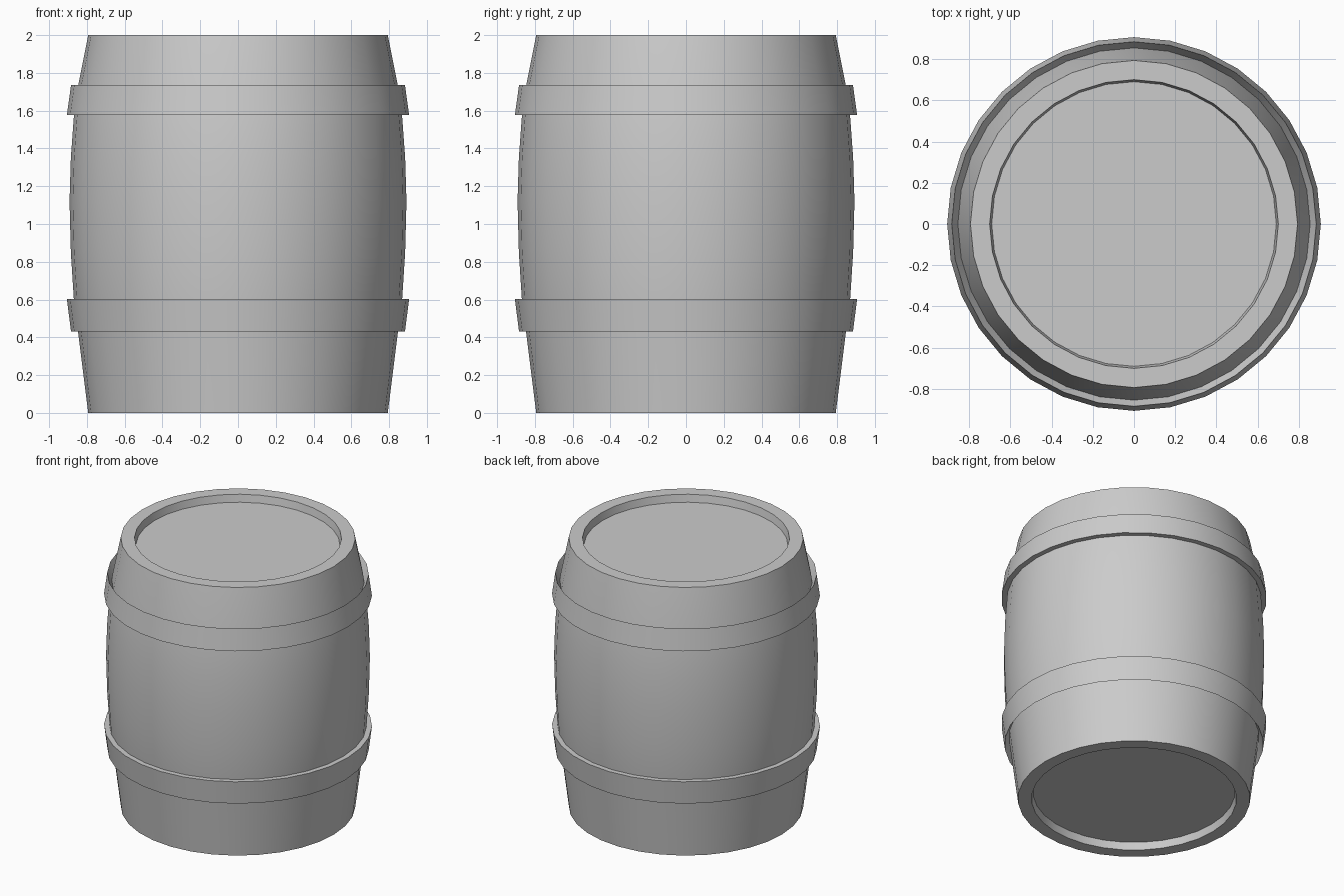
import bpy, bmesh, math

if "Cube" in bpy.data.objects:
    bpy.data.objects.remove(bpy.data.objects["Cube"])

SIDES = 32


def lathe(name, profile, closed=False):
    """Spin an (r, z) profile around z; open profiles get capped at both ends."""
    bm = bmesh.new()
    rings = []
    for r, z in profile:
        rings.append([bm.verts.new((r * math.cos(a), r * math.sin(a), z))
                      for a in (2 * math.pi * i / SIDES for i in range(SIDES))])
    pairs = list(zip(rings, rings[1:]))
    if closed:
        pairs.append((rings[-1], rings[0]))
    else:
        bm.faces.new(rings[0])
        bm.faces.new(rings[-1])
    for a, b in pairs:
        for i in range(SIDES):
            j = (i + 1) % SIDES
            bm.faces.new((a[i], a[j], b[j], b[i]))
    bmesh.ops.recalc_face_normals(bm, faces=bm.faces)
    mesh = bpy.data.meshes.new(name)
    bm.to_mesh(mesh)
    bm.free()
    obj = bpy.data.objects.new(name, mesh)
    bpy.context.collection.objects.link(obj)
    bpy.ops.object.select_all(action='DESELECT')
    obj.select_set(True)
    bpy.context.view_layer.objects.active = obj
    bpy.ops.object.shade_smooth_by_angle(angle=math.radians(30))
    return obj


def flip(profile):
    """Mirror a profile about the middle height."""
    return [(r, 2 - z) for r, z in reversed(profile)]


# Bulging body with a recessed lid at each end
lower = [(0.69, 0.055), (0.70, 0.0), (0.793, 0.0), (0.847, 0.43),
         (0.869, 0.60), (0.885, 0.85)]
upper = [(0.885, 1.35), (0.869, 1.57), (0.847, 1.73), (0.793, 2.0),
         (0.70, 2.0), (0.69, 1.945)]
lathe("barrel_body", lower + [(0.892, 1.12)] + upper)

# Hoops, flared toward the middle, with a bevelled inner lip at the outer end
hoop = [(0.85, 0.495), (0.884, 0.43), (0.906, 0.603), (0.86, 0.603)]
lathe("lower_hoop", hoop, closed=True)
lathe("upper_hoop", [(0.86, 1.577), (0.906, 1.577), (0.884, 1.735), (0.85, 1.67)],
      closed=True)
